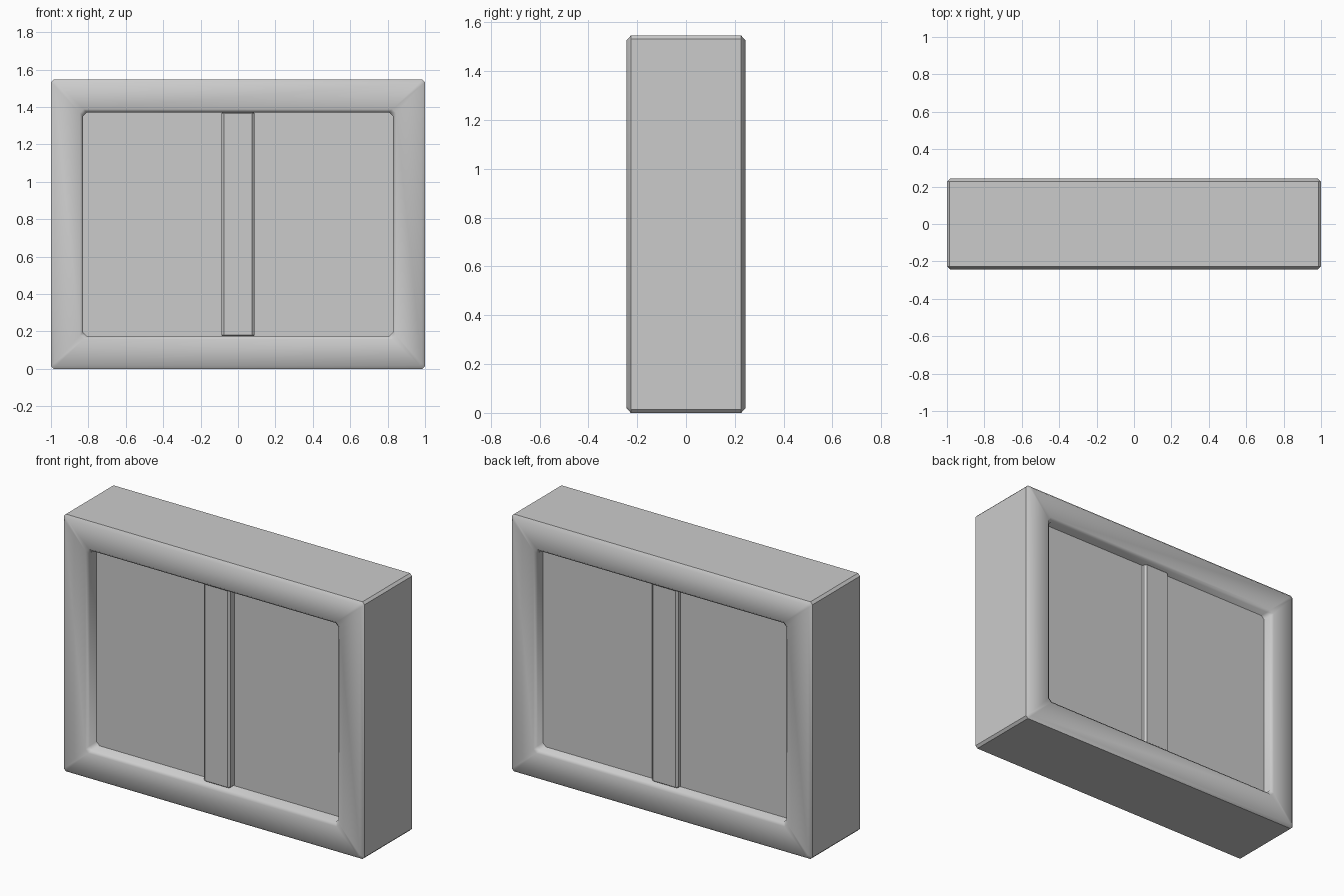
import bpy
import bmesh

cube = bpy.data.objects.get("Cube")
if cube:
    bpy.data.objects.remove(cube, do_unlink=True)

MID_Z = 0.773

grey = bpy.data.materials.new("plain grey")
grey.use_nodes = True
grey.diffuse_color = (0.6, 0.6, 0.6, 1)
grey.node_tree.nodes["Principled BSDF"].inputs["Base Color"].default_value = (0.6, 0.6, 0.6, 1)


def finish(bm, name):
    bmesh.ops.recalc_face_normals(bm, faces=bm.faces)
    mesh = bpy.data.meshes.new(name)
    bm.to_mesh(mesh)
    bm.free()
    mesh.materials.append(grey)
    obj = bpy.data.objects.new(name, mesh)
    bpy.context.collection.objects.link(obj)
    return obj


def ring(bm, hx, hz, cut, y):
    """Rectangle with cut corners, in the xz plane."""
    quarter = [(hx, hz - cut), (hx - cut, hz)]
    pts = quarter + [(-x, z) for x, z in reversed(quarter)]
    pts += [(-x, -z) for x, z in pts]
    return [bm.verts.new((x, y, MID_Z + z)) for x, z in pts]


def box(name, hx, hz, y0, y1, bevel=0):
    bm = bmesh.new()
    bmesh.ops.create_cube(bm, size=1)
    for v in bm.verts:
        v.co = (v.co.x * 2 * hx, y0 if v.co.y < 0 else y1, MID_Z + v.co.z * 2 * hz)
    obj = finish(bm, name)
    if bevel:
        mod = obj.modifiers.new("edge_bevel", 'BEVEL')
        mod.width = bevel
        mod.segments = 1
    return obj


# Frame: closed profile swept around the opening, the same front and back
half = [(1.0, MID_Z, 0.014, 0.226), (0.982, 0.755, 0.012, 0.243),
        (0.845, 0.615, 0.02, 0.243), (0.828, 0.598, 0.02, 0.226)]
profile = [(a, b, c, -y) for a, b, c, y in half] + half[::-1]
bm = bmesh.new()
rings = [ring(bm, *p) for p in profile]
for i, lower in enumerate(rings):
    upper = rings[(i + 1) % len(rings)]
    for k in range(len(lower)):
        n = (k + 1) % len(lower)
        face = bm.faces.new((lower[k], lower[n], upper[n], upper[k]))
        face.smooth = i != len(rings) - 1   # outer sides stay flat
finish(bm, "window_frame")

# Panes on each side of the centre bar
box("window_pane", 0.84, 0.61, -0.16, 0.176)
box("centre_bar", 0.088, 0.605, -0.207, 0.207, 0.012)
